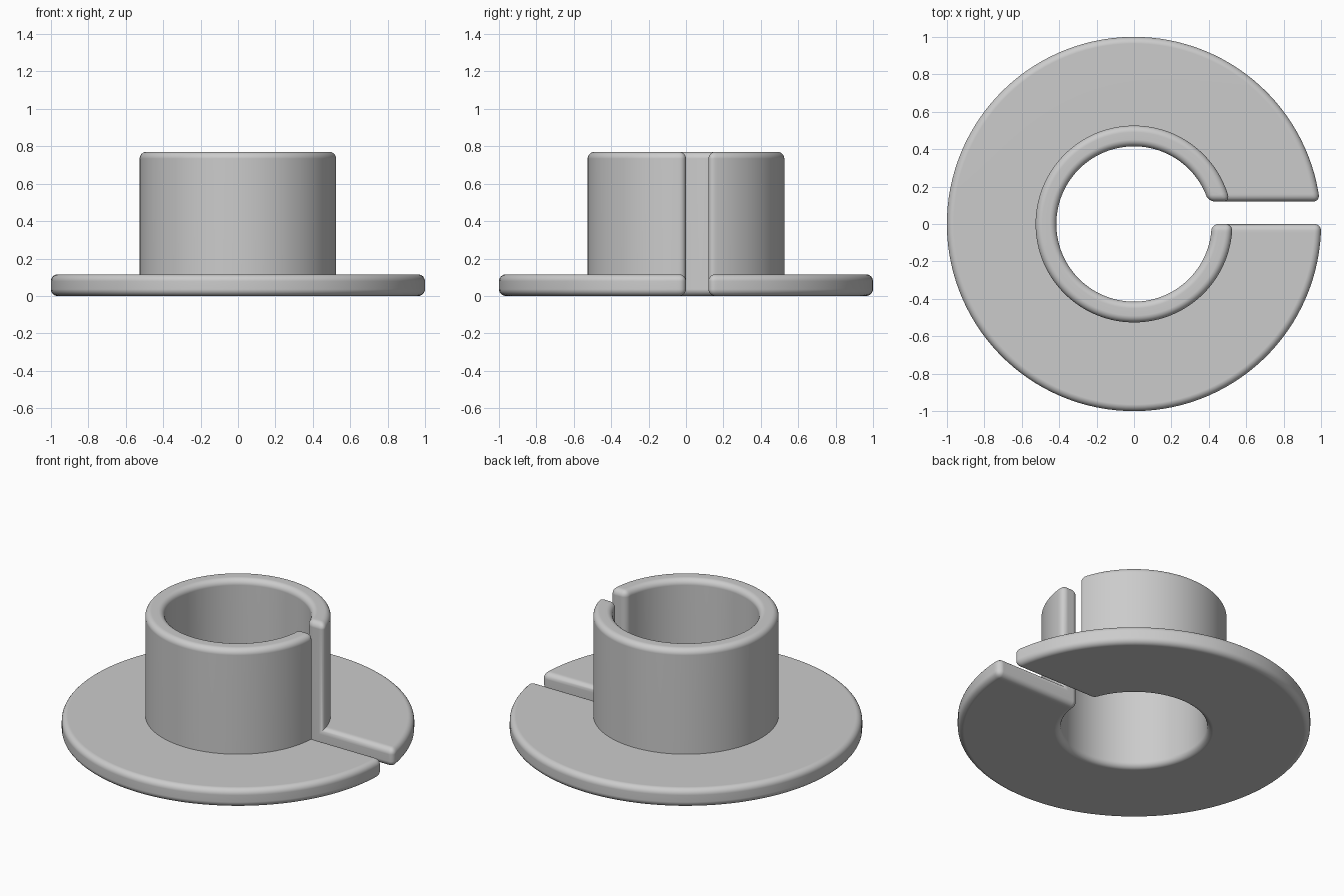
import bpy, bmesh
from math import asin, pi, cos, sin, radians

cube = bpy.data.objects.get("Cube")
if cube:
    bpy.data.objects.remove(cube)

BORE, COLLAR, RIM = 0.415, 0.526, 1.0      # radii
FLANGE_TOP, TOP = 0.115, 0.77              # heights
SLOT = 0.12                                # slot runs from y = 0 to here
ROUND = 0.036                              # edge rounding
STEPS = 120

# L-shaped section of collar and flange: (radius, height)
profile = [(BORE, 0), (RIM, 0), (RIM, FLANGE_TOP),
           (COLLAR, FLANGE_TOP), (COLLAR, TOP), (BORE, TOP)]


def sweep_angles(r):
    """Angles from one flat slot wall round to the other, with wider end steps."""
    start, end, lead = asin(SLOT / r), 2 * pi, 0.05 / r
    a, b = start + lead, end - lead
    return [start] + [a + (b - a) * i / STEPS for i in range(STEPS + 1)] + [end]


# Sweep the section round the axis and cap both slot walls
bm = bmesh.new()
rows = [[bm.verts.new((r * cos(a), r * sin(a), z)) for a in sweep_angles(r)]
        for r, z in profile]
for row, following in zip(rows, rows[1:] + rows[:1]):
    for i in range(len(row) - 1):
        bm.faces.new((row[i], row[i + 1], following[i + 1], following[i]))
bm.faces.new([row[0] for row in rows])
bm.faces.new([row[-1] for row in rows])
bmesh.ops.recalc_face_normals(bm, faces=bm.faces)

# Round every outward edge; the collar-to-flange corner stays crisp
outward = [e for e in bm.edges if e.calc_face_angle_signed() > radians(40)]
bmesh.ops.bevel(bm, geom=outward, offset=ROUND, offset_type='OFFSET',
                segments=6, profile=0.5, affect='EDGES', clamp_overlap=False)
bmesh.ops.recalc_face_normals(bm, faces=bm.faces)

mesh = bpy.data.meshes.new("split_flanged_bushing")
bm.to_mesh(mesh)
bm.free()
bushing = bpy.data.objects.new("split_flanged_bushing", mesh)
bpy.context.collection.objects.link(bushing)

# Plain grey
grey = bpy.data.materials.new("plain_grey")
grey.use_nodes = True
colour = (0.6, 0.6, 0.6, 1)
grey.diffuse_color = colour
grey.node_tree.nodes["Principled BSDF"].inputs["Base Color"].default_value = colour
mesh.materials.append(grey)

# Smooth shading with flat walls kept clean
bpy.ops.object.select_all(action='DESELECT')
bushing.select_set(True)
bpy.context.view_layer.objects.active = bushing
bpy.ops.object.shade_smooth_by_angle(angle=radians(35))
normals = bushing.modifiers.new("clean_normals", 'WEIGHTED_NORMAL')
normals.keep_sharp = True
